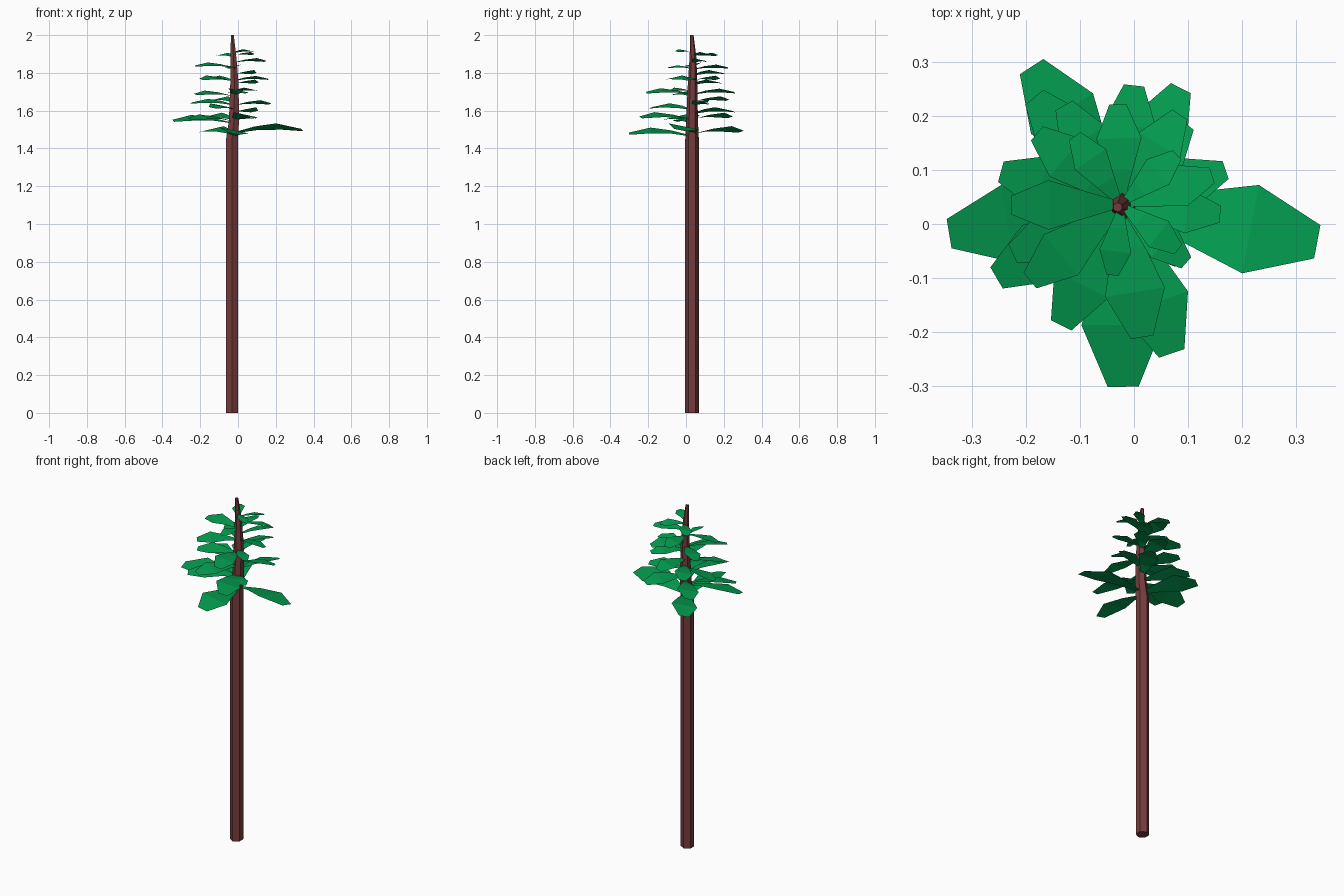
import bpy
import math
from mathutils import Vector

if "Cube" in bpy.data.objects:
    bpy.data.objects.remove(bpy.data.objects["Cube"])


def material(name, rgb):
    m = bpy.data.materials.new(name)
    m.diffuse_color = (*rgb, 1)
    m.use_nodes = True
    m.node_tree.nodes["Principled BSDF"].inputs["Base Color"].default_value = m.diffuse_color
    return m


bark = material("reddish brown bark", (0.18, 0.045, 0.045))
green = material("leaf green", (0.001, 0.33, 0.078))


def make_object(name, verts, faces, mat):
    me = bpy.data.meshes.new(name)
    me.from_pydata(verts, [], faces)
    me.materials.append(mat)
    ob = bpy.data.objects.new(name, me)
    bpy.context.collection.objects.link(ob)
    return ob


# Trunk: six-sided rings (z, x, y, radius), tapering and bending near the top
rings = [(0, -.032, .032, .036), (1.45, -.032, .032, .036), (1.55, -.021, .032, .031),
         (1.75, -.019, .035, .025), (1.88, -.024, .037, .018), (2.0, -.030, .031, .009)]
verts, faces = [], []
for z, x, y, r in rings:
    for i in range(6):
        a = math.radians(30 + 60 * i)
        verts.append((x + r * math.cos(a), y + r * math.sin(a), z))
for k in range(len(rings) - 1):
    for i in range(6):
        j = (i + 1) % 6
        faces.append((k * 6 + i, k * 6 + j, k * 6 + 6 + j, k * 6 + 6 + i))
faces.append(tuple(range(5, -1, -1)))
faces.append(tuple(range(len(verts) - 6, len(verts))))
make_object("trunk", verts, faces, bark)

# Leaf outline: (distance along, half width, height), all relative to length
PROFILE = [(0.03, .035, -.055), (.33, .125, .005), (.66, .225, .03), (1, .085, -.02)]
ROLL = 0.2  # every leaf twists the same way, like a propeller


def leaf(index, tx, ty, z):
    base = Vector((-.024, .036, z))
    out = Vector((tx, ty, z)) - base
    length = out.length
    side = Vector((-out.y, out.x, 0)).normalized()
    pts, quads = [], []
    for t, w, h in PROFILE:
        for s in (-1, 1):
            p = base + out * t + side * (s * w * length)
            p.z += h * length - s * w * length * ROLL
            pts.append(p)
    for k in range(len(PROFILE) - 1):
        quads.append((2 * k, 2 * k + 2, 2 * k + 3, 2 * k + 1))
    make_object(f"leaf_{index:02d}", pts, quads, green)


# Leaf tips (x, y, z), lowest first
tips = [
    (.34, -.033, 1.505), (-.02, -.302, 1.485), (-.19, .292, 1.495),
    (-.343, -.018, 1.553), (.085, -.07, 1.56), (-.185, .235, 1.57),
    (.07, -.24, 1.57), (.087, .252, 1.60), (-.255, -.10, 1.56),
    (-.135, -.188, 1.62), (.17, .10, 1.64), (-.247, .097, 1.645),
    (-.13, .22, 1.66), (0, .257, 1.70), (-.225, -.055, 1.69),
    (.015, -.21, 1.70), (.097, -.072, 1.71), (.098, .185, 1.75),
    (.16, .018, 1.77), (-.18, .168, 1.77), (-.193, -.105, 1.77),
    (.085, .203, 1.80), (-.03, .222, 1.83), (-.04, -.095, 1.83),
    (-.228, .035, 1.84), (.145, .09, 1.865), (-.11, .163, 1.895),
    (.08, .128, 1.90), (.082, -.047, 1.915),
]
for n, tip in enumerate(tips, 1):
    leaf(n, *tip)
